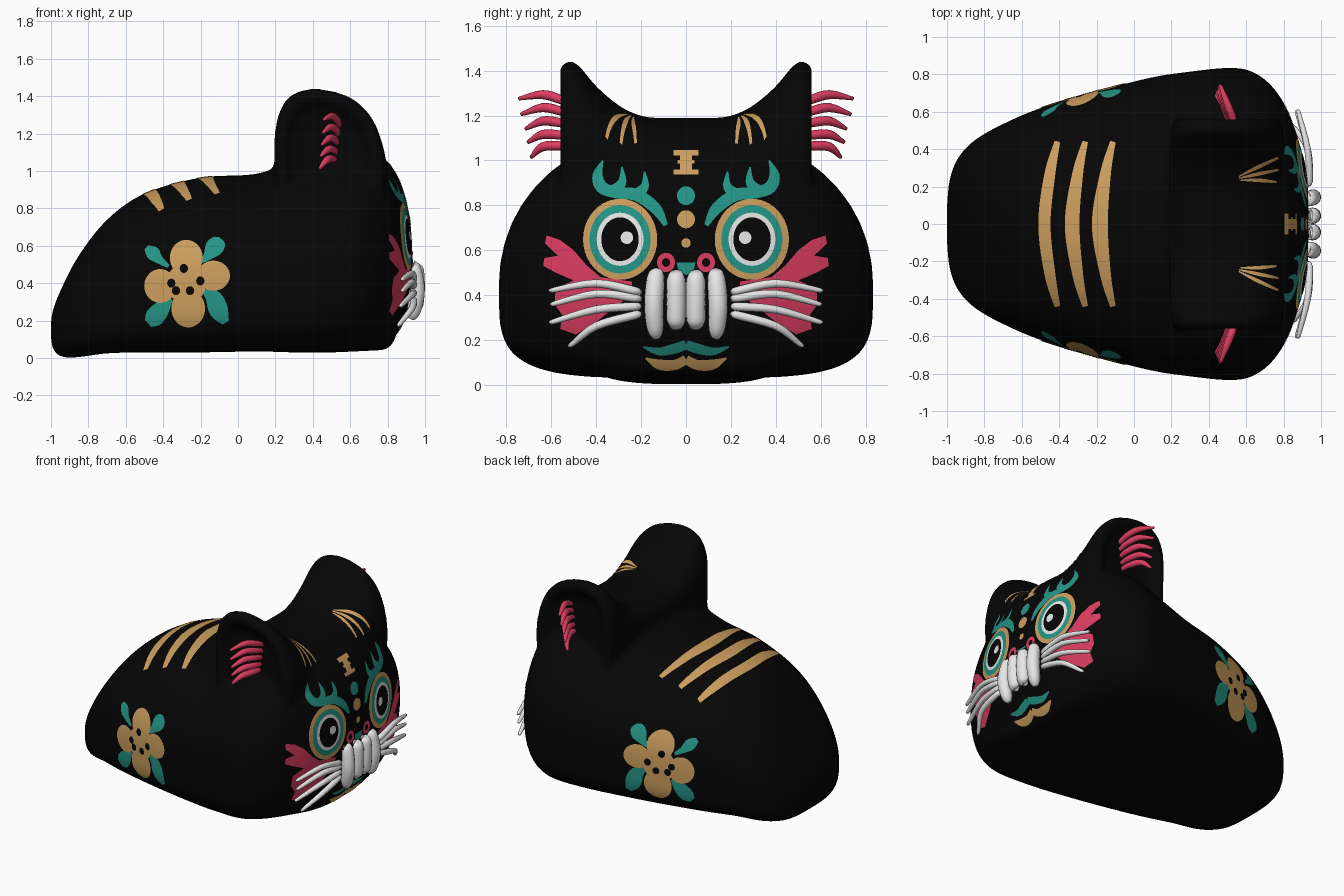
import bpy, bmesh, math
from mathutils import Vector
from mathutils.bvhtree import BVHTree

if "Cube" in bpy.data.objects:
    bpy.data.objects.remove(bpy.data.objects["Cube"])


def mat(name, c):
    m = bpy.data.materials.new(name)
    m.diffuse_color = (*c, 1)
    m.use_nodes = True
    m.node_tree.nodes["Principled BSDF"].inputs["Base Color"].default_value = m.diffuse_color
    return m


BLACK = mat("black", (.0016, .0016, .0016))
GOLD = mat("gold", (.60, .34, .11))
TEAL = mat("teal", (.018, .30, .24))
RED = mat("red", (.72, .047, .12))
WHITE = mat("white", (.80, .80, .80))


def finish(name, bm, m):
    me = bpy.data.meshes.new(name)
    bm.to_mesh(me)
    bm.free()
    me.materials.append(m)
    me.shade_smooth()
    ob = bpy.data.objects.new(name, me)
    bpy.context.collection.objects.link(ob)
    return ob


def spline(pts, n):
    """Catmull-Rom through tuples of any length."""
    P = [pts[0]] + list(pts) + [pts[-1]]
    out = []
    for i in range(1, len(P) - 2):
        for k in range(n):
            t = k / n
            out.append(tuple(.5 * (2*b + (c-a)*t + (2*a-5*b+4*c-d)*t*t + (3*b-a-3*c+d)*t**3)
                             for a, b, c, d in zip(P[i-1], P[i], P[i+1], P[i+2])))
    return out + [tuple(pts[-1])]


def loft(bm, rings):
    V = [[bm.verts.new(p) for p in r] for r in rings]
    n = len(V[0])
    F = [bm.faces.new((a[i], a[(i+1) % n], b[(i+1) % n], b[i])) for a, b in zip(V, V[1:]) for i in range(n)]
    F += [bm.faces.new(V[0]), bm.faces.new(V[-1])]
    bmesh.ops.recalc_face_normals(bm, faces=F)


def tube(bm, pts, n=4, sides=10):
    """Tapered tube through (x, y, z, radius) points."""
    P = spline(pts, n)
    rings = []
    for i, p in enumerate(P):
        t = Vector(P[min(i+1, len(P)-1)][:3]) - Vector(P[max(i-1, 0)][:3])
        a = t.cross(Vector((1, 0, .01))).normalized()
        b = t.cross(a).normalized()
        rings.append([Vector(p[:3]) + p[3] * (a*math.cos(k*math.tau/sides) + b*math.sin(k*math.tau/sides))
                      for k in range(sides)])
    loft(bm, rings)


# ---- body: sections along x (x, half width, top, bottom, widest height, squareness below)
SECTIONS = [(-1, .10, .20, .10, .15, 3), (-.985, .24, .27, .04, .16, 3.2), (-.94, .355, .38, .005, .2, 3.5),
            (-.85, .45, .55, .005, .25, 4), (-.7, .535, .74, .025, .32, 4.3), (-.5, .62, .88, .03, .37, 4.5),
            (-.2, .71, .965, .03, .41, 4.5), (.1, .785, .985, .035, .43, 4.5), (.3, .815, 1.06, .03, .43, 4.3),
            (.5, .835, 1.14, .03, .43, 4), (.62, .82, 1.14, .035, .44, 3.4), (.72, .755, 1.11, .04, .47, 2.8),
            (.8, .65, 1.05, .05, .51, 2.4), (.85, .53, .98, .13, .53, 2.3), (.89, .4, .88, .2, .53, 2.2),
            (.92, .25, .74, .3, .5, 2.1), (.932, .1, .58, .4, .48, 2)]


def section(x, w, top, bot, mid, low, n=48):
    ring = []
    for k in range(n):
        c, s = math.cos(k*math.tau/n), math.sin(k*math.tau/n)
        e, h = (2/2.15, top-mid) if s >= 0 else (2/low, mid-bot)
        ring.append((x, math.copysign(w*abs(c)**e, c), mid + math.copysign(h*abs(s)**e, s)))
    return ring


bm = bmesh.new()
loft(bm, [section(*s) for s in spline(SECTIONS, 5)])

# ---- ears and the saddle between them: an arch swept along y, hollowed at both ends
ARCH = spline([(.2, .9), (.195, 1.1), (.2, 1.26), (.245, 1.37), (.32, 1.42), (.42, 1.435), (.55, 1.41),
               (.65, 1.36), (.73, 1.27), (.78, 1.14), (.8, 1.0), (.795, .9)], 3) + [(.74, .6), (.26, .6)]
RIDGE = [(0, 1.19), (.15, 1.19), (.22, 1.205), (.3, 1.245), (.4, 1.33), (.47, 1.415), (.51, 1.443), (.55, 1.432)]


def arch(y, top, k=1):
    f = (top - .9) / .535
    kx = k * (1 - .5*max(0, abs(y)-.45))
    return [(.47 + (x-.47)*kx, y, 1.13 + ((.9 + (z-.9)*f if z > .9 else z) - 1.13)*k) for x, z in ARCH]


half = spline(RIDGE, 3)
ends = [(.562, 1.43, .94), (.56, 1.43, .82), (.515, 1.43, .66), (.5, 1.43, .4)]
full = [(-y, h, k) for y, h, k in reversed(ends)] + [(-y, h) for y, h in reversed(half[1:])] + half + ends
loft(bm, [arch(*s) for s in full])
body = finish("body", bm, BLACK)
bpy.context.view_layer.objects.active = body
r = body.modifiers.new("merge", 'REMESH')
r.mode, r.voxel_size = 'VOXEL', .018
s = body.modifiers.new("soften", 'SMOOTH')
s.factor, s.iterations = .5, 10
for name in ("merge", "soften"):
    bpy.ops.object.modifier_apply(modifier=name)
body.data.shade_smooth()
tree = BVHTree.FromObject(body, bpy.context.evaluated_depsgraph_get())


# ---- painted shapes: flat polygons projected on the body as thin skins
def stroke(pts, n=5):
    """Strip of quads through (u, v, width) points."""
    P = spline(pts, n)
    L = []
    for i, p in enumerate(P):
        a, b = P[max(i-1, 0)], P[min(i+1, len(P)-1)]
        d = Vector((a[1]-b[1], b[0]-a[0])).normalized() * max(p[2], .004) / 2
        L.append(((p[0]+d.x, p[1]+d.y), (p[0]-d.x, p[1]-d.y)))
    return [[a[0], a[1], b[1], b[0]] for a, b in zip(L, L[1:])]


def ring(u, v, ru, rv, k=0, n=40):
    """Ellipse, or an elliptical band when k, the inner share, is given."""
    A = [(math.cos(i*math.tau/n), math.sin(i*math.tau/n)) for i in range(n)]
    if not k:
        return [[(u+ru*c, v+rv*s) for c, s in A]]
    return [[(u+ru*c, v+rv*s), (u+ru*e, v+rv*f), (u+ru*k*e, v+rv*k*f), (u+ru*k*c, v+rv*k*s)]
            for (c, s), (e, f) in zip(A, A[1:] + A[:1])]


def flip(polys, axis=0):
    return polys + [[(-u, v) if axis == 0 else (u, -v) for u, v in p] for p in polys]


PLACE = {'face': (lambda u, v: (3, u, v), (1, 0, 0)), 'top': (lambda u, v: (u, v, 3), (0, 0, 1)),
         'right': (lambda u, v: (u, -3, v), (0, -1, 0)), 'left': (lambda u, v: (u, 3, v), (0, 1, 0))}


def paint(name, side, m, polys, layer=0):
    put, axis = PLACE[side]
    axis = Vector(axis)
    bm = bmesh.new()
    for p in polys:
        bm.faces.new([bm.verts.new((u, v, 0)) for u, v in p])
    bmesh.ops.remove_doubles(bm, verts=bm.verts[:], dist=1e-5)
    bmesh.ops.triangulate(bm, faces=bm.faces[:])
    for ax in (0, 1):
        no = Vector((1-ax, ax, 0))
        lo, hi = min(v.co[ax] for v in bm.verts), max(v.co[ax] for v in bm.verts)
        for i in range(math.ceil(lo/.025), math.floor(hi/.025)+1):
            bmesh.ops.bisect_plane(bm, geom=bm.verts[:] + bm.edges[:] + bm.faces[:],
                                   plane_co=no*i*.025, plane_no=no, dist=1e-5)
    missed = []
    for v in bm.verts:
        loc, nor, _, _ = tree.ray_cast(Vector(put(v.co.x, v.co.y)), -axis)
        if loc is None:
            missed.append(v)
        else:
            v.co = loc + nor * (.003 + .0015*layer)
    bmesh.ops.delete(bm, geom=missed, context='VERTS')
    bm.normal_update()
    bmesh.ops.reverse_faces(bm, faces=[f for f in bm.faces if f.normal.dot(axis) < 0])
    finish(name, bm, m)


# eyes
for i, (nm, m, a, b) in enumerate([("eye_rim", GOLD, .165, .18), ("eye_band", TEAL, .136, .152),
                                   ("eye_white", WHITE, .104, .118), ("pupil", BLACK, .083, .097)]):
    paint(nm, 'face', m, flip(ring(.293, .648, a, b)), i)
paint("eye_glint", 'face', WHITE, flip(ring(.262, .655, .028, .028)), 4)
# forehead marks, nose, nostrils
bars = [[(-w, a), (w, a), (w, b), (-w, b)] for w, a, b in
        [(.055, .935, .957), (.026, .957, .985), (.038, .985, 1.0), (.026, 1.0, 1.02), (.055, 1.02, 1.045)]]
paint("forehead_gold", 'face', GOLD, bars + ring(0, .737, .04, .04) + ring(0, .632, .021, .021))
paint("forehead_teal", 'face', TEAL, ring(0, .842, .04, .042))
paint("nose", 'face', TEAL, [[(-.042, .545), (-.035, .51), (0, .488), (.035, .51), (.042, .545)]])
paint("nostrils", 'face', RED, flip(ring(.089, .545, .04, .043, .45)))
# brows
paint("brows", 'face', TEAL, flip(
    stroke([(.09, .71, .02), (.135, .785, .05), (.22, .845, .055), (.31, .855, .05),
            (.375, .88, .055), (.393, .935, .045), (.37, 1.0, .006)])
    + stroke([(.33, .86, .05), (.285, .9, .04), (.285, .97, .006)])
    + stroke([(.24, .84, .05), (.185, .88, .04), (.185, .95, .006)])))
# cheeks
paint("cheeks", 'face', RED, flip([[
    (.24, .46), (.38, .48), (.44, .53), (.5, .6), (.56, .645), (.62, .665), (.627, .63), (.57, .575), (.63, .565),
    (.635, .53), (.58, .5), (.5, .465), (.58, .43), (.585, .36), (.55, .31), (.56, .25), (.49, .225),
    (.4, .28), (.3, .36), (.24, .4)]]))
# lips
paint("upper_lip", 'face', TEAL, flip(stroke([(0, .18, .04), (.05, .163, .045), (.12, .15, .035), (.19, .17, .008)])))
paint("lower_lip", 'face', GOLD, flip(stroke([(0, .115, .04), (.05, .09, .045), (.12, .092, .045), (.18, .12, .008)])))
# thin lines on the ears, stripes on the back
paint("ear_lines", 'top', GOLD, flip(
    stroke([(.56, .255, .006), (.66, .305, .02), (.77, .355, .012)])
    + stroke([(.56, .245, .006), (.66, .268, .02), (.77, .29, .012)])
    + stroke([(.57, .235, .006), (.66, .235, .02), (.76, .225, .012)]), 1))
paint("back_stripes", 'top', GOLD, sum([stroke(
    [(x+.07, -.44, .03), (x+.03, -.27, .058), (x, 0, w), (x+.03, .27, .058), (x+.07, .44, .03)], 8)
    for x, w in ((-.478, .065), (-.33, .078), (-.182, .085))], []))
# side flowers
for side in ('right', 'left'):
    paint("flower_" + side, side, GOLD, sum([ring(*p) for p in [
        (-.275, .535, .088, .095), (-.13, .44, .088, .08), (-.265, .265, .09, .1),
        (-.415, .385, .085, .09), (-.275, .4, .105, .11)]], []), 1)
    paint("flower_dots_" + side, side, BLACK, sum([ring(u, v, .022, .024, 0, 16) for u, v in [
        (-.288, .478), (-.355, .4), (-.2, .412), (-.33, .36), (-.255, .36)]], []), 2)
    paint("leaves_" + side, side, TEAL, sum([stroke(p) for p in [
        [(-.195, .515, .02), (-.165, .54, .045), (-.13, .585, .095), (-.1, .62, .08), (-.088, .635, .03)],
        [(-.18, .36, .03), (-.13, .32, .09), (-.1, .25, .1), (-.065, .19, .04)],
        [(-.36, .32, .03), (-.41, .26, .09), (-.45, .215, .1), (-.48, .185, .05)],
        [(-.37, .49, .02), (-.42, .525, .045), (-.455, .56, .075), (-.49, .59, .03)]]], []))

# ---- whiskers, teeth and ear tufts
for side, s in (("left", 1), ("right", -1)):
    bm = bmesh.new()
    for zb, zm, ty, zt, tx in [(.415, .452, .605, .415, .878), (.385, .405, .6, .355, .878),
                               (.35, .335, .605, .275, .87), (.315, .262, .525, .175, .86)]:
        tube(bm, [(.915, s*.215, zb, .012), (.938, s*.23, zb + .1*(zm-zb), .019),
                  (.928, s*.4, zm, .018), (tx+.005, s*(ty-.02), zt+.008, .012), (tx, s*ty, zt, .005)])
    finish("whiskers_" + side, bm, WHITE)

    bm = bmesh.new()
    tube(bm, [(.945, s*.044, .478, .03), (.952, s*.044, .47, .042), (.956, s*.044, .38, .044),
              (.95, s*.044, .287, .042), (.945, s*.044, .278, .03)], 4, 14)
    tube(bm, [(.93, s*.135, .487, .03), (.94, s*.135, .475, .04), (.957, s*.143, .36, .043),
              (.94, s*.137, .25, .037), (.925, s*.132, .21, .018)], 4, 14)
    finish("teeth_" + side, bm, WHITE)

    bm = bmesh.new()
    for i, (zb, zm, ty, zt) in enumerate([(1.25, 1.293, .745, 1.275), (1.205, 1.235, .735, 1.205),
                                          (1.16, 1.175, .715, 1.14), (1.11, 1.115, .705, 1.08), (1.07, 1.06, .69, 1.013)]):
        x = .53 - .006*i
        tube(bm, [(x+.01, s*.49, zb-.01, .014), (x, s*.56, (zb+zm)/2, .02),
                  (x-.03, s*.64, zm, .02), (x-.07, s*ty, zt, .008)])
    finish("ear_tuft_" + side, bm, RED)
